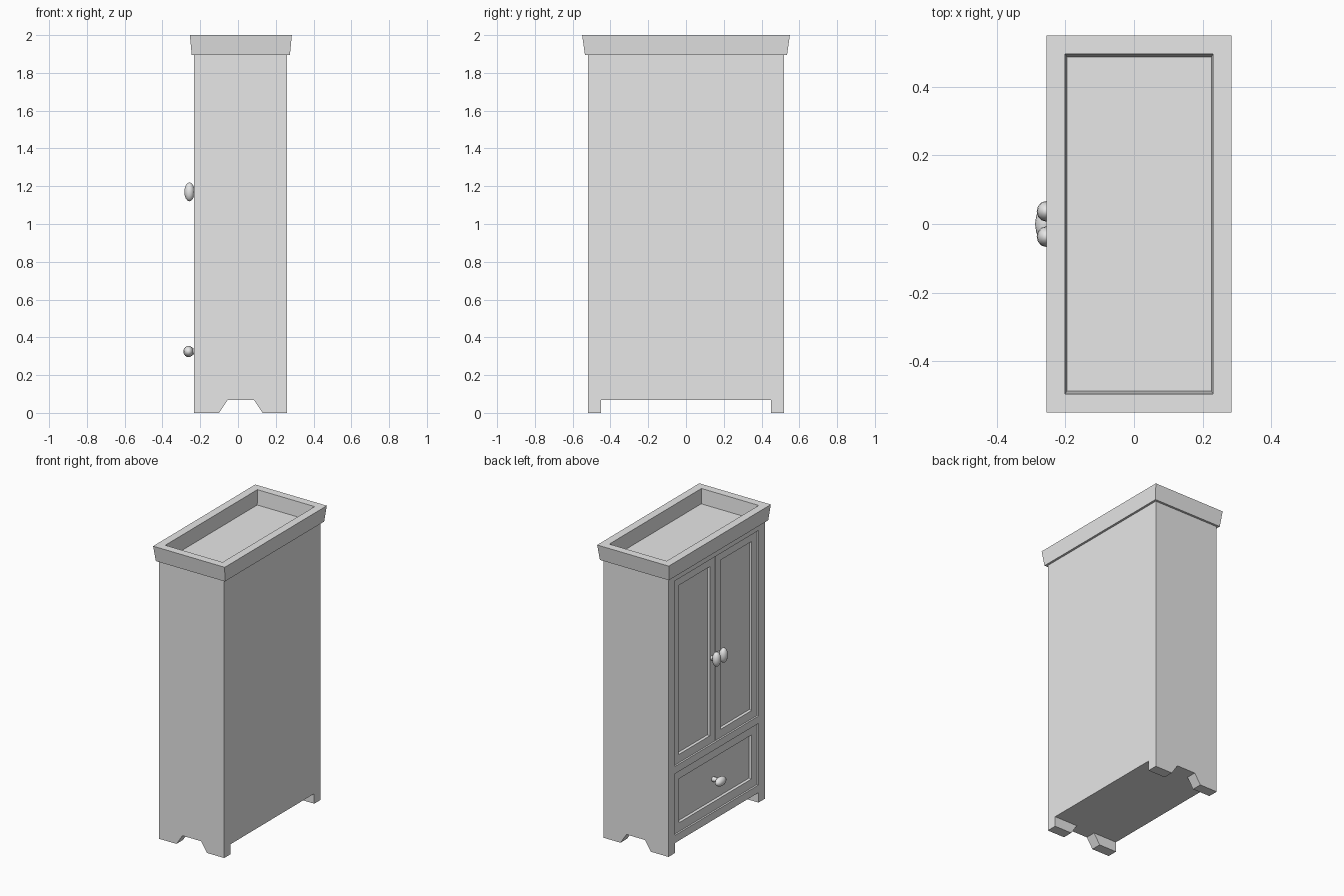
import bpy, bmesh
from mathutils import Matrix, Vector

if "Cube" in bpy.data.objects:
    bpy.data.objects.remove(bpy.data.objects["Cube"], do_unlink=True)

GREY = (0.8, 0.8, 0.8, 1.0)
paint = bpy.data.materials.new("plain_grey")
paint.use_nodes = True
paint.diffuse_color = GREY
paint.node_tree.nodes["Principled BSDF"].inputs["Base Color"].default_value = GREY

FRONT, BACK = -0.232, 0.26      # cabinet depth along x
HALF, OPEN = 0.52, 0.45         # half width of the case and its openings
FLOOR, TOP = 0.068, 1.9


def finish(name, bm):
    bmesh.ops.recalc_face_normals(bm, faces=bm.faces)
    mesh = bpy.data.meshes.new(name)
    bm.to_mesh(mesh)
    bm.free()
    mesh.materials.append(paint)
    ob = bpy.data.objects.new(name, mesh)
    bpy.context.collection.objects.link(ob)
    return ob


def box_bm(x0, x1, y0, y1, z0, z1):
    bm = bmesh.new()
    bmesh.ops.create_cube(bm, size=1)
    lo, hi = Vector((x0, y0, z0)), Vector((x1, y1, z1))
    bmesh.ops.transform(bm, verts=bm.verts,
                        matrix=Matrix.Translation((lo + hi) / 2) @ Matrix.Diagonal((*(hi - lo), 1)))
    return bm


def prism_bm(profile, y0, y1):
    """Extrude an x-z profile along y."""
    bm = bmesh.new()
    face = bm.faces.new([bm.verts.new((x, y0, z)) for x, z in profile])
    made = bmesh.ops.extrude_face_region(bm, geom=[face])["geom"]
    moved = [v for v in made if isinstance(v, bmesh.types.BMVert)]
    bmesh.ops.translate(bm, verts=moved, vec=(0, y1 - y0, 0))
    return bm


def cut(target, cutter):
    mod = target.modifiers.new("cut", "BOOLEAN")
    mod.operation, mod.solver, mod.object = "DIFFERENCE", "EXACT", cutter
    graph = bpy.context.evaluated_depsgraph_get()
    mesh = bpy.data.meshes.new_from_object(target.evaluated_get(graph))
    target.modifiers.clear()
    target.data = mesh
    bpy.data.objects.remove(cutter, do_unlink=True)


def panel(name, y0, y1, z0, z1, border):
    """Slab whose front has a framed, sunken panel."""
    bm = box_bm(FRONT + 0.012, FRONT + 0.06, y0, y1, z0, z1)
    bm.normal_update()
    front = [min(bm.faces, key=lambda f: f.calc_center_median().x)]
    bmesh.ops.inset_region(bm, faces=front, thickness=border, use_even_offset=True)
    bmesh.ops.inset_region(bm, faces=front, thickness=0.004, depth=-0.016, use_even_offset=True)
    return finish(name, bm)


def knob(name, x, y, z, stem_end, ry, rz):
    """Oval knob on a short stem."""
    bm = bmesh.new()
    bmesh.ops.create_uvsphere(bm, u_segments=12, v_segments=8, radius=1,
                              matrix=Matrix.Translation((x, y, z)) @ Matrix.Diagonal((0.027, ry, rz, 1)))
    bmesh.ops.create_cone(bm, cap_ends=True, segments=12, radius1=0.016, radius2=0.016,
                          depth=stem_end - x,
                          matrix=Matrix.Translation(((x + stem_end) / 2, y, z)) @ Matrix.Rotation(1.5708, 4, "Y"))
    ob = finish(name, bm)
    bpy.ops.object.select_all(action="DESELECT")
    ob.select_set(True)
    bpy.context.view_layer.objects.active = ob
    bpy.ops.object.shade_smooth_by_angle(angle=0.9)


# Case with front openings and a base cut into four feet
case = finish("case", box_bm(FRONT, BACK, -HALF, HALF, 0, TOP))
DOOR_Z, DRAWER_Z = (0.59, 1.855), (0.12, 0.54)
for span in (DOOR_Z, DRAWER_Z):
    cut(case, finish("opening_cutter", box_bm(FRONT - 0.1, FRONT + 0.05, -OPEN, OPEN, *span)))
cut(case, finish("floor_cutter", box_bm(-1, 1, -OPEN, OPEN, -0.1, FLOOR)))
arch = [(-0.1, -0.1), (-0.1, 0), (-0.055, FLOOR), (0.085, FLOOR), (0.13, 0), (0.13, -0.1)]
cut(case, finish("arch_cutter", prism_bm(arch, -1, 1)))

# Flared rim around the sunken top
bm = bmesh.new()
rings = []
for hx, hy, z in ((0.26, 0.535, 1.895), (0.27, 0.55, 2.0), (0.216, 0.496, 2.0), (0.211, 0.487, 1.895)):
    rings.append([bm.verts.new((0.015 + sx * hx, sy * hy, z))
                  for sx, sy in ((-1, -1), (1, -1), (1, 1), (-1, 1))])
for i, ring in enumerate(rings):
    nxt = rings[(i + 1) % 4]
    for j in range(4):
        k = (j + 1) % 4
        bm.faces.new((ring[j], ring[k], nxt[k], nxt[j]))
finish("top_rim", bm)

# Pair of doors with upright knobs
for side, s in (("left", -1), ("right", 1)):
    y0, y1 = sorted((s * 0.002, s * OPEN))
    panel(side + "_door", y0, y1, *DOOR_Z, 0.056)
    knob(side + "_door_knob", -0.257, s * 0.037, 1.17, FRONT + 0.02, 0.03, 0.05)

# Drawer with a sideways knob
panel("drawer", -OPEN, OPEN, *DRAWER_Z, 0.06)
knob("drawer_knob", -0.262, 0, 0.325, FRONT + 0.04, 0.05, 0.03)
